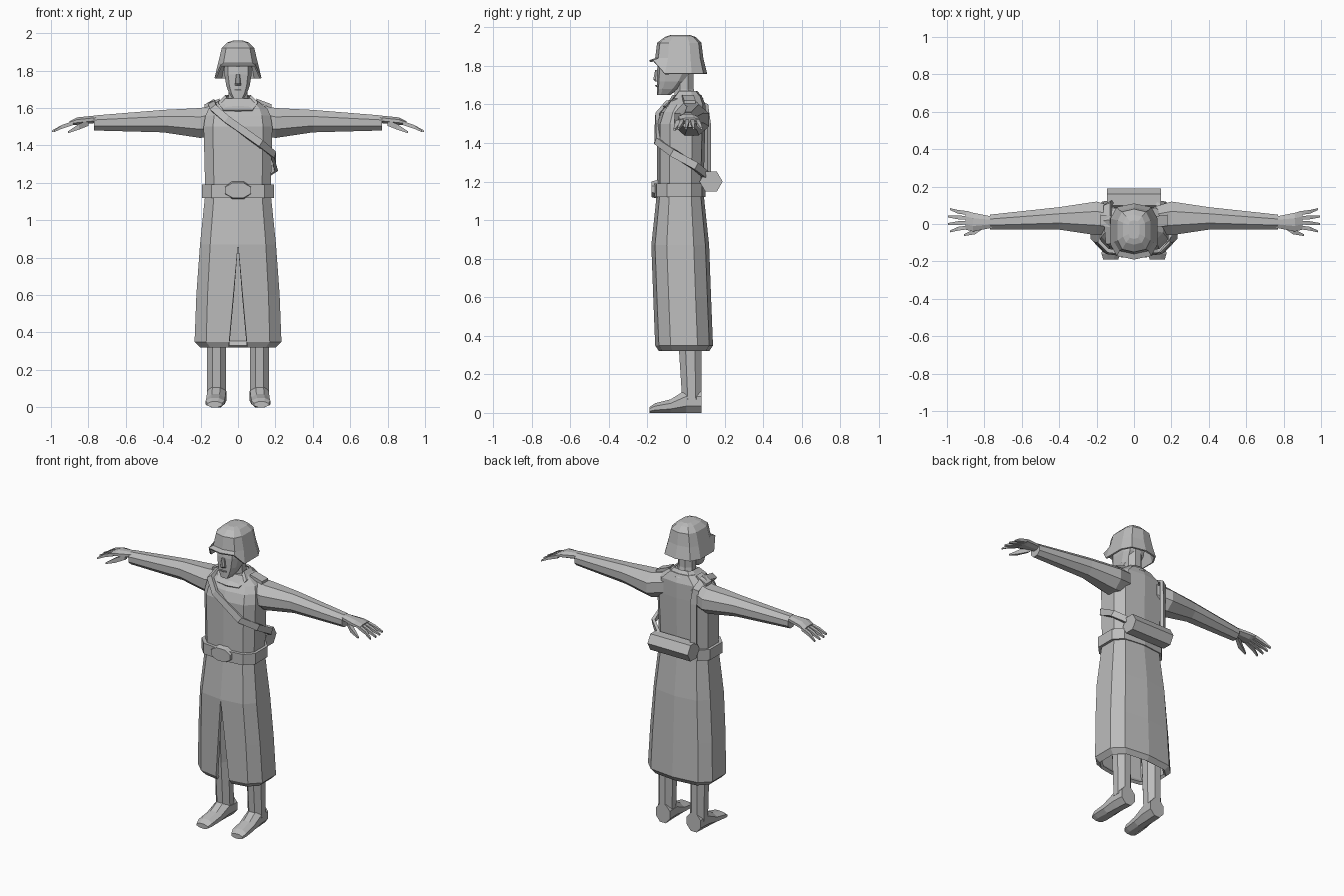
import bpy, bmesh, math
from mathutils import Vector

cube = bpy.data.objects.get("Cube")
if cube:
    bpy.data.objects.remove(cube, do_unlink=True)

shade = 0.5
grey = bpy.data.materials.new("plain grey")
grey.use_nodes = True
grey.diffuse_color = (shade, shade, shade, 1)
grey.node_tree.nodes["Principled BSDF"].inputs["Base Color"].default_value = grey.diffuse_color


def build(name, verts, faces, mirror, thickness=0):
    mesh = bpy.data.meshes.new(name)
    mesh.from_pydata(verts, [], faces)
    mesh.materials.append(grey)
    obj = bpy.data.objects.new(name, mesh)
    bpy.context.collection.objects.link(obj)
    if mirror:
        obj.modifiers.new("Mirror", 'MIRROR')
    if thickness:
        solidify = obj.modifiers.new("Solidify", 'SOLIDIFY')
        solidify.thickness = thickness
    return obj


def recalculate_normals(obj):
    bm = bmesh.new()
    bm.from_mesh(obj.data)
    bmesh.ops.recalc_face_normals(bm, faces=bm.faces)
    bm.to_mesh(obj.data)
    bm.free()


def bridge(verts, count, closed):
    """Quads between consecutive rows of count points."""
    faces = []
    for start in range(0, len(verts) - count, count):
        for i in range(count if closed else count - 1):
            low, low_next = start + i, start + (i + 1) % count
            faces.append((low, low_next, low_next + count, low + count))
    return faces


def end_caps(verts, count):
    return [tuple(reversed(range(count))), tuple(range(len(verts) - count, len(verts)))]


# Half outline from front centre to back centre, a rounded box with few sides
half_outline = []
for step in range(6):
    angle = math.pi * step / 5
    u, v = math.sin(angle), -math.cos(angle)
    half_outline.append((abs(u) ** .65, math.copysign(abs(v) ** .65, v)))


def shell(name, rows, caps=(), thickness=0, slit=0):
    """Mirrored loft; a row is height, half width, front y, back y, lift of the front points."""
    verts, count = [], len(half_outline)
    for z, width, front, back, *lift in rows:
        for i, (u, v) in enumerate(half_outline):
            x = u * width if 0 < i < count - 1 else 0
            if i == 0 and z < slit:
                x = (slit - z) * .09
            raised = z + (lift[0] if lift and i < 2 else 0)
            verts.append((x, (front + back) / 2 + v * (back - front) / 2, raised))
    faces = bridge(verts, count, False)
    ends = end_caps(verts, count)
    faces += [ends[("bottom", "top").index(cap)] for cap in caps]
    return build(name, verts, faces, True, thickness)


X, Y, Z = range(3)


def limb(name, axis, stations, sides=8, mirror=True):
    """Solid loft; a station is a centre point and two half sizes across the axis."""
    verts = []
    first, second = [a for a in (X, Y, Z) if a != axis]
    for centre, size_first, size_second in stations:
        for i in range(sides):
            angle = math.tau * (i + .5) / sides
            point = Vector(centre)
            point[first] += size_first * math.cos(angle) / math.cos(math.pi / sides)
            point[second] += size_second * math.sin(angle) / math.cos(math.pi / sides)
            verts.append(point)
    faces = bridge(verts, sides, True) + end_caps(verts, sides)
    recalculate_normals(build(name, verts, faces, mirror))


# Long coat: open skirt with a front slit, closed upper body, collar
shell("coat_skirt", [
    (.32, .21, -.14, .12), (.35, .24, -.16, .14), (.6, .23, -.17, .13),
    (.87, .21, -.18, .12), (1.15, .18, -.15, .09)], thickness=.02, slit=.87)
shell("coat_body", [
    (1.12, .18, -.15, .09), (1.5, .19, -.15, .1), (1.56, .18, -.13, .1),
    (1.6, .16, -.1, .1), (1.65, .09, -.07, .08)], caps=("bottom", "top"))
shell("coat_collar", [(1.63, .11, -.12, .09, -.04), (1.67, .07, -.07, .06, -.04)], thickness=.01)

# Waist belt and buckle
shell("belt", [(1.12, .2, -.17, .1), (1.19, .2, -.17, .1)], caps=("bottom", "top"))
limb("belt_buckle", Y, [((0, -.14, 1.16), .07, .05), ((0, -.18, 1.16), .07, .04)], mirror=False)

# Sleeves and shoulder tabs
limb("sleeve", X, [
    ((.1, .02, 1.54), .07, .08), ((.2, .03, 1.52), .09, .08),
    ((.4, .03, 1.53), .06, .06), ((.77, .01, 1.52), .04, .04)])
limb("shoulder_tab", X, [((.1, .01, 1.64), .03, .01), ((.18, .02, 1.61), .03, .01)], sides=4)

# Hands: palm, four spread fingers and thumb
limb("palm", X, [
    ((.76, .01, 1.54), .03, .02), ((.86, .01, 1.53), .05, .02), ((.9, .02, 1.52), .05, .01)])
for reach, finger in enumerate(("index", "middle", "ring", "little")):
    spread = reach - 1.5
    tip = 1 - .01 * abs(spread)
    limb(finger + "_finger", X, [
        ((.88, .02 + .025 * spread, 1.52), .01, .01),
        ((.94, .02 + .03 * spread, 1.5), .01, .01),
        ((tip, .02 + .04 * spread, 1.475), .005, .005)], sides=4)
limb("thumb", X, [
    ((.8, -.01, 1.52), .01, .015), ((.85, -.04, 1.5), .015, .015),
    ((.91, -.06, 1.47), .005, .005)], sides=4)

# Legs and boots
limb("leg", Z, [
    ((.115, .03, .07), .05, .05), ((.115, .02, .38), .05, .06), ((.1, -.02, .9), .07, .08)])
boot = []
for y, width, height in [(-.19, .04, .03), (-.16, .05, .05), (-.08, .05, .07), (0, .05, .12), (.08, .05, .12)]:
    boot.append(((.115 - y * .05, y, height / 2), width, height / 2))
limb("boot", Y, boot)

# Head, neck and face
limb("neck", Z, [((0, 0, 1.6), .06, .06), ((0, -.01, 1.68), .05, .05), ((0, -.01, 1.8), .05, .05)],
     mirror=False)
shell("head", [
    (1.65, .03, -.15, -.08), (1.68, .05, -.15, -.04), (1.72, .065, -.15, 0),
    (1.78, .075, -.15, .04), (1.85, .075, -.14, .05)], caps=("bottom", "top"))
limb("nose", Z, [((0, -.15, 1.72), .015, .01), ((0, -.15, 1.73), .015, .02), ((0, -.15, 1.78), .01, .01)],
     mirror=False)
limb("lips", Z, [((0, -.15, 1.69), .02, .005), ((0, -.15, 1.7), .02, .01)], mirror=False)

# Helmet with flared brim, raised at the face
shell("helmet", [
    (1.76, .13, -.19, .11, .07), (1.84, .11, -.16, .09), (1.92, .09, -.15, .08),
    (1.95, .06, -.11, .05), (1.96, .03, -.08, .02)], caps=("top",), thickness=.01)

# Satchel lying across the back
bpy.ops.mesh.primitive_cylinder_add(
    vertices=6, radius=.06, depth=.29, location=(0, .13, 1.2), rotation=(0, math.pi / 2, 0))
satchel = bpy.context.object
satchel.name = "satchel"
satchel.data.materials.append(grey)

# Strap over the right shoulder, across the chest and round the left hip
path = [Vector(point) for point in [
    (-.13, .11, 1.24), (-.13, .11, 1.5), (-.14, .1, 1.59), (-.14, .02, 1.63),
    (-.13, -.1, 1.6), (-.06, -.15, 1.54), (.12, -.15, 1.41), (.19, -.07, 1.35),
    (.2, .05, 1.28), (.12, .11, 1.23)]]
strap = []
for i, point in enumerate(path):
    along = path[min(i + 1, len(path) - 1)] - path[max(i - 1, 0)]
    outward = point - Vector((point.x * .4, -.02, min(point.z, 1.5)))
    side = along.cross(outward).normalized() * .02
    outward = side.cross(along).normalized() * .01
    strap += [point + side + outward, point - side + outward,
              point - side - outward, point + side - outward]
recalculate_normals(build("satchel_strap", strap, bridge(strap, 4, True) + end_caps(strap, 4), False))
